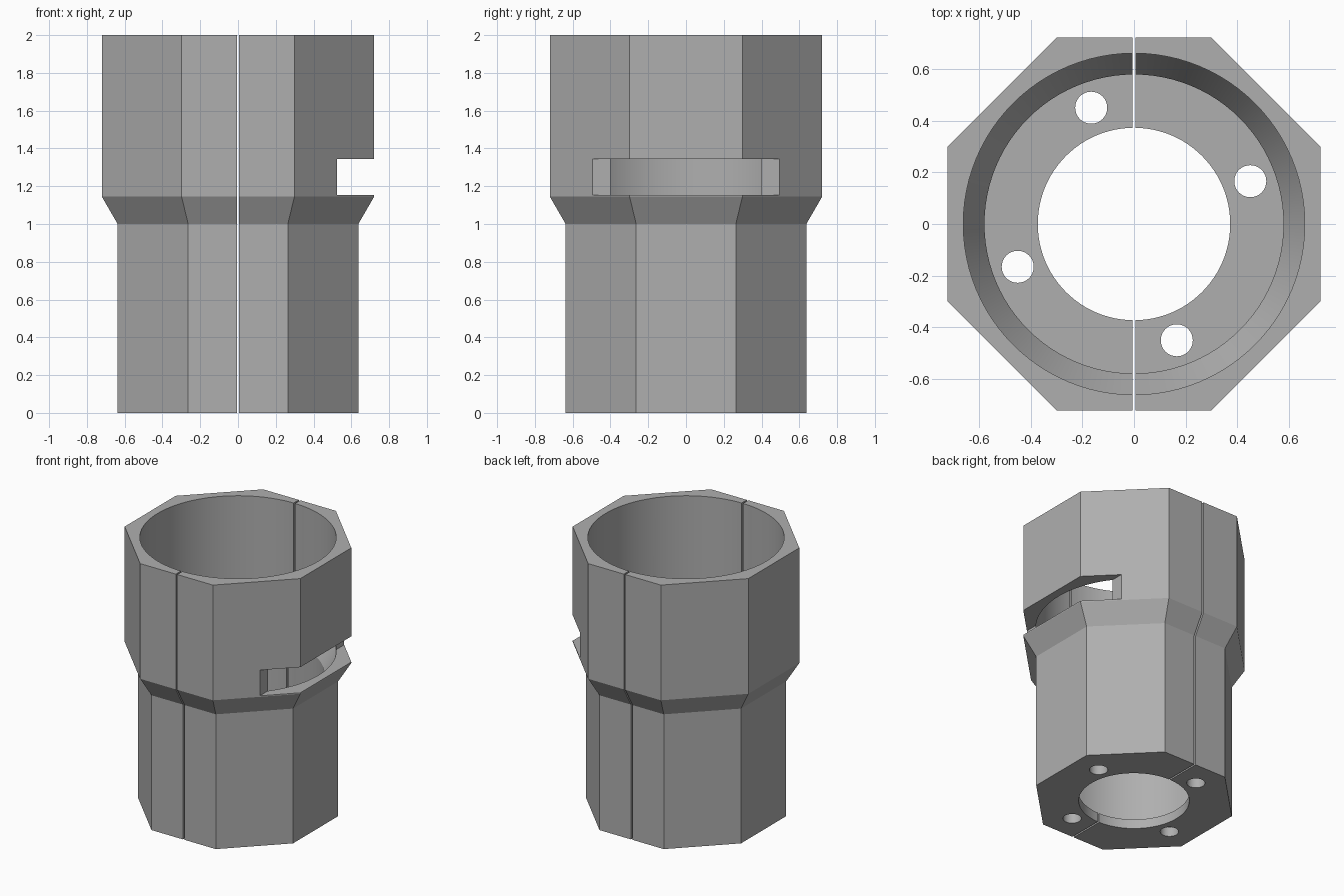
import bpy, bmesh, math

if "Cube" in bpy.data.objects:
    bpy.data.objects.remove(bpy.data.objects["Cube"])

grey = bpy.data.materials.new("plain grey")
grey.diffuse_color = (0.43, 0.43, 0.43, 1)
grey.use_nodes = True
grey.node_tree.nodes["Principled BSDF"].inputs["Base Color"].default_value = grey.diffuse_color


def loft(name, rings, sides, turn=0.0, at=(0, 0)):
    """Closed solid through regular rings given as (corner radius, height)."""
    bm = bmesh.new()
    loops = []
    for r, z in rings:
        loops.append([bm.verts.new((at[0] + r * math.cos(turn + math.tau * i / sides),
                                    at[1] + r * math.sin(turn + math.tau * i / sides), z))
                      for i in range(sides)])
    for a, b in zip(loops, loops[1:]):
        for i in range(sides):
            j = (i + 1) % sides
            bm.faces.new((a[i], a[j], b[j], b[i]))
    bm.faces.new(loops[0][::-1])
    bm.faces.new(loops[-1])
    return finish(name, bm)


def box(name, lo, hi):
    bm = bmesh.new()
    bmesh.ops.create_cube(bm, size=1)
    for v in bm.verts:
        v.co = [(l + h) / 2 + c * (h - l) for l, h, c in zip(lo, hi, v.co)]
    return finish(name, bm)


def finish(name, bm):
    mesh = bpy.data.meshes.new(name)
    bmesh.ops.recalc_face_normals(bm, faces=bm.faces)
    bm.to_mesh(mesh)
    bm.free()
    mesh.materials.append(grey)
    ob = bpy.data.objects.new(name, mesh)
    bpy.context.collection.objects.link(ob)
    return ob


# Octagonal stepped sleeve, sized by its flats
k = 1 / math.cos(math.pi / 8)
sleeve = loft("split_sleeve", [(0.637 * k, 0), (0.637 * k, 1.0), (0.721 * k, 1.145), (0.721 * k, 2)],
              8, math.pi / 8)

# Stepped round bore above a thin floor
cutters = [loft("bore_cutter", [(0.578, 0.07), (0.578, 1.0), (0.66, 1.145), (0.66, 2.1)], 96)]
# Central opening and four screw holes in the floor
cutters.append(loft("opening_cutter", [(0.372, -0.1), (0.372, 0.3)], 96))
for n in range(4):
    a = math.radians(20.2 + 90 * n)
    cutters.append(loft("screw_hole_cutter", [(0.062, -0.1), (0.062, 0.3)], 32,
                        at=(0.479 * math.cos(a), 0.479 * math.sin(a))))
# Side window
cutters.append(box("window_cutter", (0.525, -1, 1.153), (1, 1, 1.343)))
# Narrow slit that parts the two halves
cutters.append(box("slit_cutter", (-0.006, -1, -0.2), (0.006, 1, 2.2)))

for c in cutters:
    c.hide_render = True
    mod = sleeve.modifiers.new(c.name, 'BOOLEAN')
    mod.operation = 'DIFFERENCE'
    mod.solver = 'EXACT'
    mod.object = c

# Bake the cuts, then drop the cutters
bpy.context.view_layer.update()
graph = bpy.context.evaluated_depsgraph_get()
baked = bpy.data.meshes.new_from_object(sleeve.evaluated_get(graph))
sleeve.modifiers.clear()
sleeve.data = baked
for c in cutters:
    bpy.data.objects.remove(c)

# Smooth round walls, crisp flats
bpy.ops.object.select_all(action='DESELECT')
sleeve.select_set(True)
bpy.context.view_layer.objects.active = sleeve
bpy.ops.object.shade_smooth_by_angle(angle=math.radians(25))
